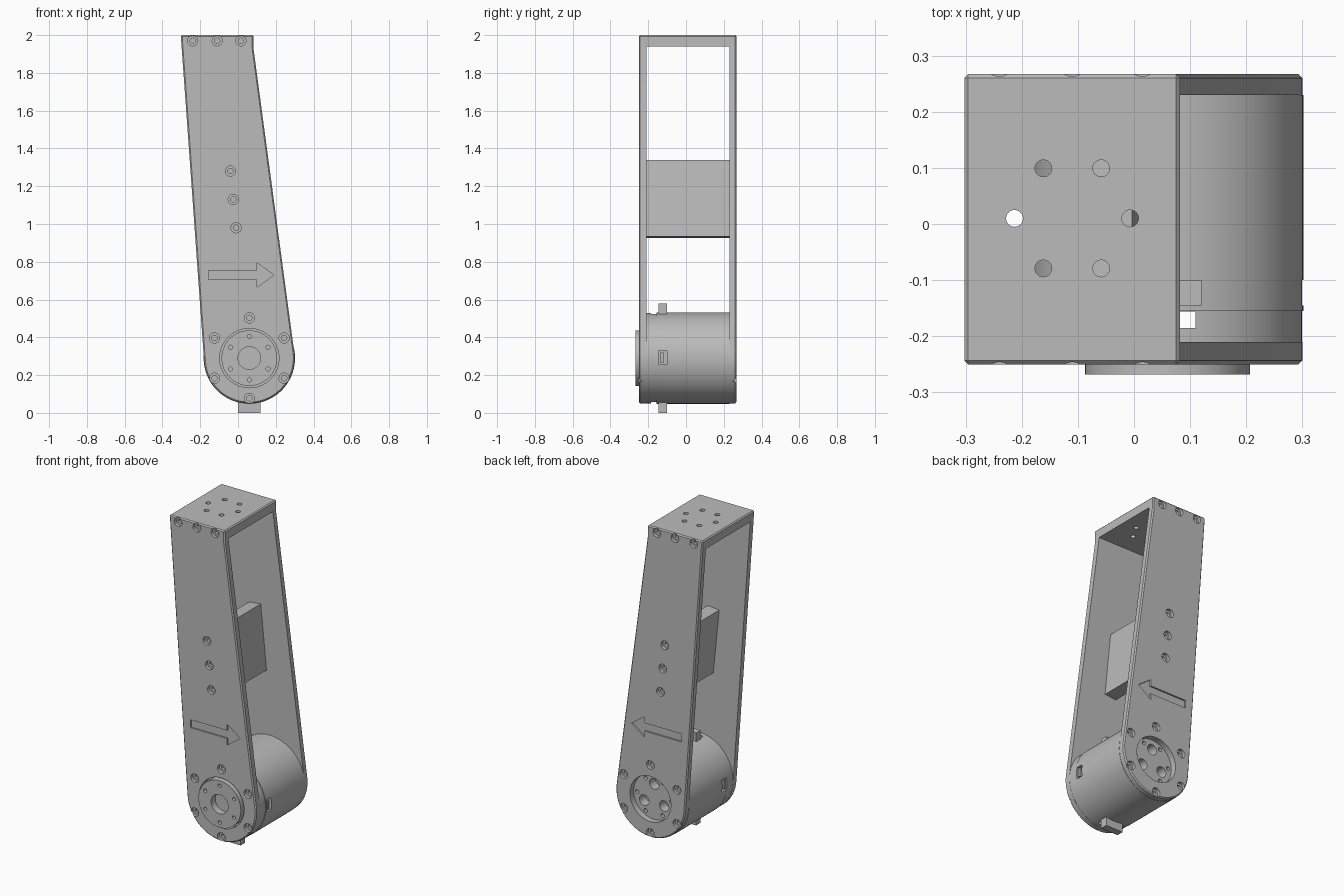
import bpy, bmesh
from math import cos, sin, radians, pi
from mathutils import Matrix, Vector

if "Cube" in bpy.data.objects:
    bpy.data.objects.remove(bpy.data.objects["Cube"], do_unlink=True)

grey = bpy.data.materials.new("plain_grey")
grey.use_nodes = True
COLOUR = (0.5, 0.5, 0.5, 1)
grey.diffuse_color = COLOUR
grey.node_tree.nodes["Principled BSDF"].inputs["Base Color"].default_value = COLOUR

CX, CZ, R = 0.06, 0.29, 0.24          # joint axis and radius
FRONT, FRONT_IN, BACK_IN, BACK = -0.25, -0.21, 0.23, 0.267


def make(name, bm):
    bmesh.ops.recalc_face_normals(bm, faces=bm.faces)
    mesh = bpy.data.meshes.new(name)
    bm.to_mesh(mesh)
    bm.free()
    mesh.materials.append(grey)
    ob = bpy.data.objects.new(name, mesh)
    bpy.context.collection.objects.link(ob)
    return ob


def add_box(bm, x0, x1, y0, y1, z0, z1):
    size = Matrix.Diagonal((x1 - x0, y1 - y0, z1 - z0, 1))
    mid = Vector((x0 + x1, y0 + y1, z0 + z1)) / 2
    bmesh.ops.create_cube(bm, size=1, matrix=Matrix.Translation(mid) @ size)


def add_rod(bm, x, z, r, y0, y1, sides=24):
    """Cylinder along y."""
    m = Matrix.Translation((x, (y0 + y1) / 2, z)) @ Matrix.Rotation(pi / 2, 4, 'X')
    bmesh.ops.create_cone(bm, cap_ends=True, segments=sides, radius1=r, radius2=r,
                          depth=y1 - y0, matrix=m)


def add_prism(bm, points, y0, y1):
    face = bm.faces.new([bm.verts.new((x, y0, z)) for x, z in points])
    out = bmesh.ops.extrude_face_region(bm, geom=[face])
    bmesh.ops.translate(bm, vec=(0, y1 - y0, 0),
                        verts=[v for v in out["geom"] if isinstance(v, bmesh.types.BMVert)])


def ring(radius, count, start):
    return [(CX + radius * cos(radians(start + i * 360 / count)),
             CZ + radius * sin(radians(start + i * 360 / count))) for i in range(count)]


def activate(ob):
    bpy.ops.object.select_all(action='DESELECT')
    ob.select_set(True)
    bpy.context.view_layer.objects.active = ob


def cut(ob, bm):
    cutter = make("cutter", bm)
    cutter.hide_render = True
    mod = ob.modifiers.new("cut", 'BOOLEAN')
    mod.operation, mod.solver, mod.object = 'DIFFERENCE', 'EXACT', cutter
    activate(ob)
    bpy.ops.object.modifier_apply(modifier=mod.name)
    bpy.data.objects.remove(cutter, do_unlink=True)


def smooth(ob):
    activate(ob)
    bpy.ops.object.shade_smooth_by_angle(angle=radians(30))


# Link frame: tapered outline with round foot, hollowed to a fork
outline = [(-0.303, 2), (0.082, 2), (0.082, 1.93)]
STEPS = 40
for i in range(STEPS + 1):
    a = radians(7.7 - 183.6 * i / STEPS)
    outline.append((CX + R * cos(a), CZ + R * sin(a)))
bm = bmesh.new()
add_prism(bm, outline, FRONT, BACK)
frame = make("link_frame", bm)
bevel = frame.modifiers.new("chamfer", 'BEVEL')
bevel.width, bevel.segments, bevel.angle_limit = 0.007, 1, radians(50)
activate(frame)
bpy.ops.object.modifier_apply(modifier=bevel.name)
bm = bmesh.new()
add_box(bm, -1, 1, FRONT_IN, BACK_IN, -1, 1.94)
cut(frame, bm)

# Joint openings, and bolt holes through both side plates
bm = bmesh.new()
add_rod(bm, CX, CZ, 0.157, -0.4, -0.1, 64)
add_rod(bm, CX, CZ, 0.142, 0.1, 0.4, 64)
cut(frame, bm)
bolts = [(-0.24, 1.97), (-0.11, 1.97), (0.015, 1.97),
         (-0.04, 1.28), (-0.025, 1.13), (-0.01, 0.98)] + ring(0.213, 6, 30)
for radius, depth in ((0.027, 0.02), (0.014, 0.036)):
    bm = bmesh.new()
    for x, z in bolts:
        add_rod(bm, x, z, radius, FRONT - 0.1, FRONT + depth)
        add_rod(bm, x, z, radius, BACK - depth, BACK + 0.1)
    cut(frame, bm)

# Engraved direction arrows on both sides
arrow = [(-0.155, 0.705), (0.1, 0.705), (0.1, 0.665), (0.19, 0.73),
         (0.1, 0.795), (0.1, 0.755), (-0.155, 0.755)]
bm = bmesh.new()
add_prism(bm, arrow, FRONT - 0.1, FRONT + 0.01)
add_prism(bm, arrow, BACK - 0.01, BACK + 0.1)
cut(frame, bm)

# Mounting holes in the top plate
bm = bmesh.new()
for i in range(6):
    a = i * pi / 3
    spot = (-0.11 + 0.103 * cos(a), 0.01 + 0.103 * sin(a), 1.97)
    bmesh.ops.create_cone(bm, cap_ends=True, segments=24, radius1=0.015, radius2=0.015,
                          depth=0.3, matrix=Matrix.Translation(spot))
cut(frame, bm)
smooth(frame)

# Cross brace, tilted along the link
bm = bmesh.new()
add_box(bm, -0.04, 0.04, FRONT_IN, BACK_IN, -0.203, 0.203)
bmesh.ops.transform(bm, verts=bm.verts, matrix=Matrix.Translation((-0.023, 0, 1.132))
                    @ Matrix.Rotation(radians(5.7), 4, Vector((0, -1, 0))))
for v in bm.verts:
    v.co.y = FRONT_IN if v.co.y < 0 else BACK_IN
make("cross_brace", bm)

# Motor end cap with a slot beside the cable plugs
bm = bmesh.new()
add_rod(bm, CX, CZ, R - 0.001, FRONT_IN, -0.155, 96)
end_cap = make("motor_end_cap", bm)
bm = bmesh.new()
add_box(bm, 0.01, 0.11, -0.185, -0.156, -1, 1)
cut(end_cap, bm)
smooth(end_cap)

# Motor housing with side sockets and a drilled back face
bm = bmesh.new()
add_rod(bm, CX, CZ, R + 0.002, -0.155, BACK_IN, 96)
motor = make("motor_housing", bm)
bm = bmesh.new()
for s in (-1, 1):
    x = CX + s * R
    add_box(bm, x - 0.025, x + 0.025, -0.145, -0.1, 0.255, 0.33)
for x, z in ring(0.08, 3, 90):
    add_rod(bm, x, z, 0.033, 0.17, 0.3)
for x, z in ring(0.118, 6, 0):
    add_rod(bm, x, z, 0.012, 0.19, 0.3, 16)
cut(motor, bm)
smooth(motor)

# Socket tongues and the upper and lower cable plugs
bm = bmesh.new()
for s in (-1, 1):
    x = CX + s * (R - 0.015)
    add_box(bm, x - 0.013, x + 0.013, -0.135, -0.12, 0.265, 0.32)
make("socket_tongues", bm)
bm = bmesh.new()
add_box(bm, 0, 0.12, -0.145, -0.1, 0, 0.1)
add_box(bm, 0, 0.12, -0.145, -0.1, 0.48, 0.58)
make("cable_plugs", bm)

# Output hub on the front with bore and bolt circle
bm = bmesh.new()
add_rod(bm, CX, CZ, 0.147, -0.268, FRONT_IN, 64)
hub = make("output_hub", bm)
bm = bmesh.new()
add_rod(bm, CX, CZ, 0.06, -0.4, -0.225, 40)
for x, z in ring(0.115, 6, 30):
    add_rod(bm, x, z, 0.011, -0.4, -0.235, 16)
cut(hub, bm)
smooth(hub)
